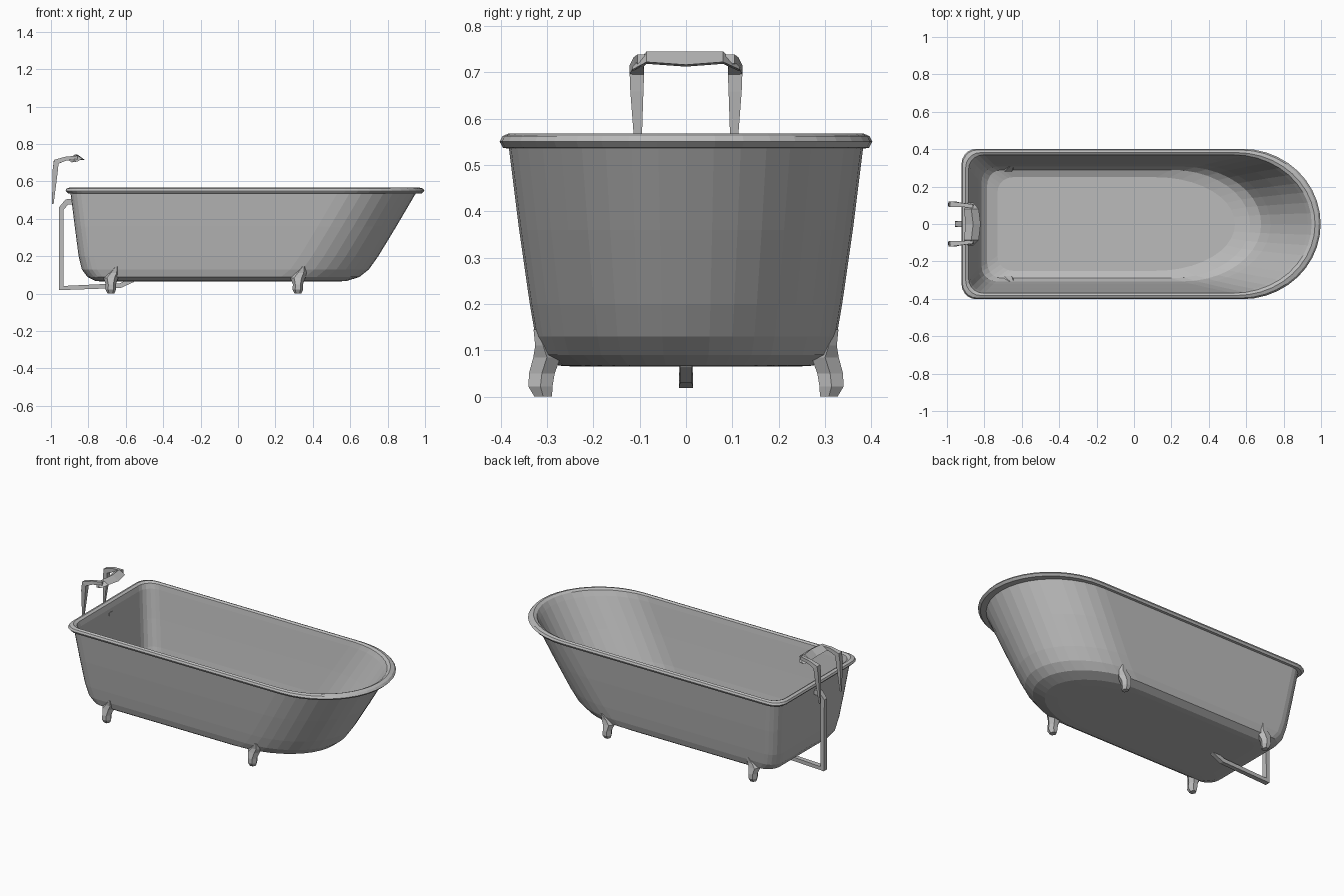
import bpy, bmesh, math
from mathutils import Vector

if "Cube" in bpy.data.objects:
    bpy.data.objects.remove(bpy.data.objects["Cube"])

grey = bpy.data.materials.new("plain grey")
grey.diffuse_color = (0.5, 0.5, 0.5, 1)
grey.use_nodes = True
grey.node_tree.nodes["Principled BSDF"].inputs["Base Color"].default_value = grey.diffuse_color


def loft(name, rings):
    """Skin a list of equal-length point rings and cap both ends."""
    bm = bmesh.new()
    vs = [[bm.verts.new(p) for p in r] for r in rings]
    n = len(rings[0])
    for a, b in zip(vs, vs[1:]):
        for i in range(n):
            j = (i + 1) % n
            bm.faces.new((a[i], a[j], b[j], b[i]))
    bm.faces.new(vs[0][::-1])
    bm.faces.new(vs[-1])
    bmesh.ops.recalc_face_normals(bm, faces=bm.faces)
    me = bpy.data.meshes.new(name)
    bm.to_mesh(me)
    bm.free()
    me.materials.append(grey)
    ob = bpy.data.objects.new(name, me)
    bpy.context.collection.objects.link(ob)
    return ob


def tub_ring(z, xl, xr, hy, length=0.42, r=0.08):
    """Plan outline: round right end, square left end with rounded corners."""
    pts = []
    for i in range(21):
        a = math.radians(-90 + 9 * i)
        pts.append((xr - length + length * math.cos(a), hy * math.sin(a), z))
    for sy, start in ((1, 90), (-1, 180)):
        for i in range(6):
            a = math.radians(start + 18 * i)
            pts.append((xl + r + r * math.cos(a), sy * (hy - r) + r * math.sin(a), z))
    return pts


def sweep(name, path, sides=4):
    """Tube along (x, y, z, radius) points lying in an xz-like plane."""
    P = [Vector(p[:3]) for p in path]
    rings = []
    for i, p in enumerate(P):
        d0 = (P[i] - P[i - 1]).normalized() if i else (P[1] - P[0]).normalized()
        d1 = (P[i + 1] - P[i]).normalized() if i < len(P) - 1 else d0
        t = (d0 + d1).normalized()
        u = (Vector((0, 1, 0)) - t * t.y).normalized()
        w = t.cross(u)
        r = path[i][3]
        rings.append([p + r * (math.cos(a) * u + math.sin(a) * w)
                      for a in (2 * math.pi * (k + 0.5) / sides for k in range(sides))])
    return loft(name, rings)


# tub: outside from floor up, over the rolled rim, inside down to the floor
profile = [
    (0.065, -0.70, 0.50, 0.24), (0.067, -0.76, 0.58, 0.275),
    (0.09, -0.805, 0.65, 0.312), (0.13, -0.835, 0.70, 0.325),
    (0.20, -0.852, 0.75, 0.337), (0.36, -0.873, 0.847, 0.36),
    (0.535, -0.895, 0.95, 0.382),
    (0.537, -0.91, 0.985, 0.395), (0.55, -0.922, 0.998, 0.402),
    (0.562, -0.917, 0.988, 0.396), (0.568, -0.90, 0.968, 0.382),
    (0.56, -0.885, 0.95, 0.37), (0.53, -0.877, 0.93, 0.365),
    (0.36, -0.855, 0.827, 0.343), (0.20, -0.832, 0.73, 0.32),
    (0.13, -0.815, 0.68, 0.307), (0.10, -0.785, 0.62, 0.29),
    (0.083, -0.73, 0.54, 0.25)]
loft("tub", [tub_ring(*p) for p in profile])

# four chunky feet, splayed outwards: z, x shift, y, half width, half depth
foot = [(0.0, 0, 0.308, 0.018, 0.022), (0.022, 0, 0.314, 0.028, 0.03),
        (0.05, 0, 0.311, 0.027, 0.032), (0.085, 0, 0.30, 0.04, 0.034),
        (0.11, 0.015, 0.308, 0.032, 0.02), (0.145, 0.03, 0.322, 0.008, 0.008)]
for end, fx in (("tap_end", -0.68), ("round_end", 0.32)):
    for side, sy in (("front", -1), ("back", 1)):
        loft(f"{side}_foot_{end}",
             [[(fx + dx + hx * math.cos(k * math.pi / 3),
                sy * (y + hy * math.sin(k * math.pi / 3)), z) for k in range(6)]
              for z, dx, y, hx, hy in foot])

# drain pipe behind the flat end and under the floor
sweep("drain_pipe", [(-0.87, 0, 0.495, 0.022), (-0.915, 0, 0.49, 0.022),
                     (-0.945, 0, 0.455, 0.02), (-0.945, 0, 0.03, 0.022),
                     (-0.63, 0, 0.043, 0.018), (-0.56, 0, 0.075, 0.018)])

# tap: two tapered uprights bending forward into a wedge-shaped bar
for side, s in (("front", -1), ("back", 1)):
    sweep(f"{side}_tap_pipe", [(-0.99, s * 0.102, 0.48, 0.006),
                               (-0.977, s * 0.106, 0.66, 0.02),
                               (-0.972, s * 0.106, 0.705, 0.022),
                               (-0.92, s * 0.102, 0.722, 0.015),
                               (-0.86, s * 0.095, 0.728, 0.014)])
bar = [(-0.115, -0.89, -0.86, 0.702, 0.712), (-0.085, -0.91, -0.83, 0.718, 0.745),
       (0, -0.90, -0.82, 0.712, 0.745),
       (0.08, -0.91, -0.83, 0.718, 0.745), (0.115, -0.89, -0.86, 0.702, 0.712)]
loft("tap_bar", [[(x0, y, z0), (x1, y, z0 + 0.004), ((x0 + x1) / 2, y, z1)]
                 for y, x0, x1, z0, z1 in bar])
